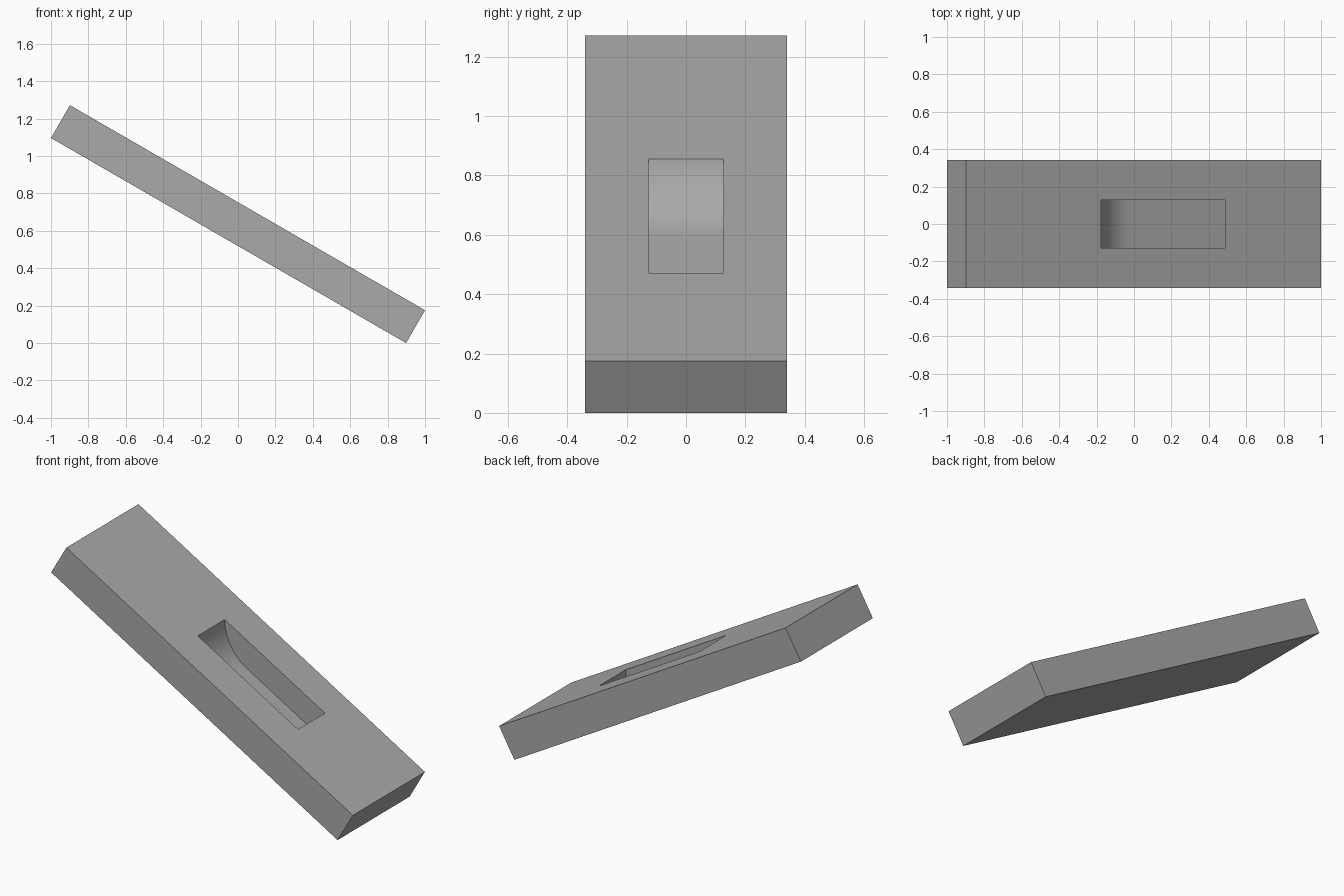
import bpy
import bmesh
from math import radians, sin, cos, tan

cube = bpy.data.objects.get("Cube")
if cube:
    bpy.data.objects.remove(cube, do_unlink=True)

TILT = radians(30)
THICK, HALF_WIDTH = 0.2025, 0.341
LENGTH = (2 - THICK * sin(TILT)) / cos(TILT)
POCKET_HALF_WIDTH = 0.127
POCKET_TOP_X, POCKET_LOW_X, RADIUS = -0.177, 0.487, 0.292

grey = bpy.data.materials.new("plain grey")
grey.use_nodes = True
colour = (0.4, 0.4, 0.4, 1)
grey.diffuse_color = colour
grey.node_tree.nodes["Principled BSDF"].inputs["Base Color"].default_value = colour


def extrude_profile(name, profile, half_width):
    """Extrude an x-z outline symmetrically along y."""
    bm = bmesh.new()
    face = bm.faces.new([bm.verts.new((x, -half_width, z)) for x, z in profile])
    new = bmesh.ops.extrude_face_region(bm, geom=[face])["geom"]
    verts = [v for v in new if isinstance(v, bmesh.types.BMVert)]
    bmesh.ops.translate(bm, verts=verts, vec=(0, 2 * half_width, 0))
    bmesh.ops.recalc_face_normals(bm, faces=bm.faces)
    mesh = bpy.data.meshes.new(name)
    bm.to_mesh(mesh)
    bm.free()
    mesh.materials.append(grey)
    obj = bpy.data.objects.new(name, mesh)
    bpy.context.collection.objects.link(obj)
    return obj


# Sloping slab
along = (LENGTH * cos(TILT), LENGTH * sin(TILT))
up = (THICK * sin(TILT), THICK * cos(TILT))
slab = extrude_profile("sloping_slab", [
    (-1, along[1]), (-1 + along[0], 0), (1, up[1]),
    (-1 + up[0], along[1] + up[1])], HALF_WIDTH)


def surface_z(x):
    return along[1] + up[1] - (x + 1 - up[0]) * tan(TILT)


# Pocket cutter: rounded upper end running into a floor parallel to the slope
top_z = surface_z(POCKET_TOP_X)
steps = 20
angles = [radians(90 - 60 * i / steps) for i in range(steps + 1)]
arc = [(POCKET_TOP_X + RADIUS * (1 - sin(a)), top_z - RADIUS * cos(a)) for a in angles]
end_x, end_z = arc[-1]
floor_end = (POCKET_LOW_X, end_z - (POCKET_LOW_X - end_x) * tan(TILT))
cutter = extrude_profile("pocket_cutter", [(POCKET_TOP_X, top_z + 0.2)] + arc
                         + [floor_end, (POCKET_LOW_X, top_z + 0.2)], POCKET_HALF_WIDTH)
cutter.hide_render = True

# Cut the pocket and smooth its curved end
cut = slab.modifiers.new("pocket", "BOOLEAN")
cut.operation = "DIFFERENCE"
cut.solver = "EXACT"
cut.object = cutter
bpy.ops.object.select_all(action="DESELECT")
slab.select_set(True)
bpy.context.view_layer.objects.active = slab
bpy.ops.object.modifier_apply(modifier=cut.name)
bpy.data.objects.remove(cutter, do_unlink=True)
bpy.ops.object.shade_smooth_by_angle(angle=radians(25))
